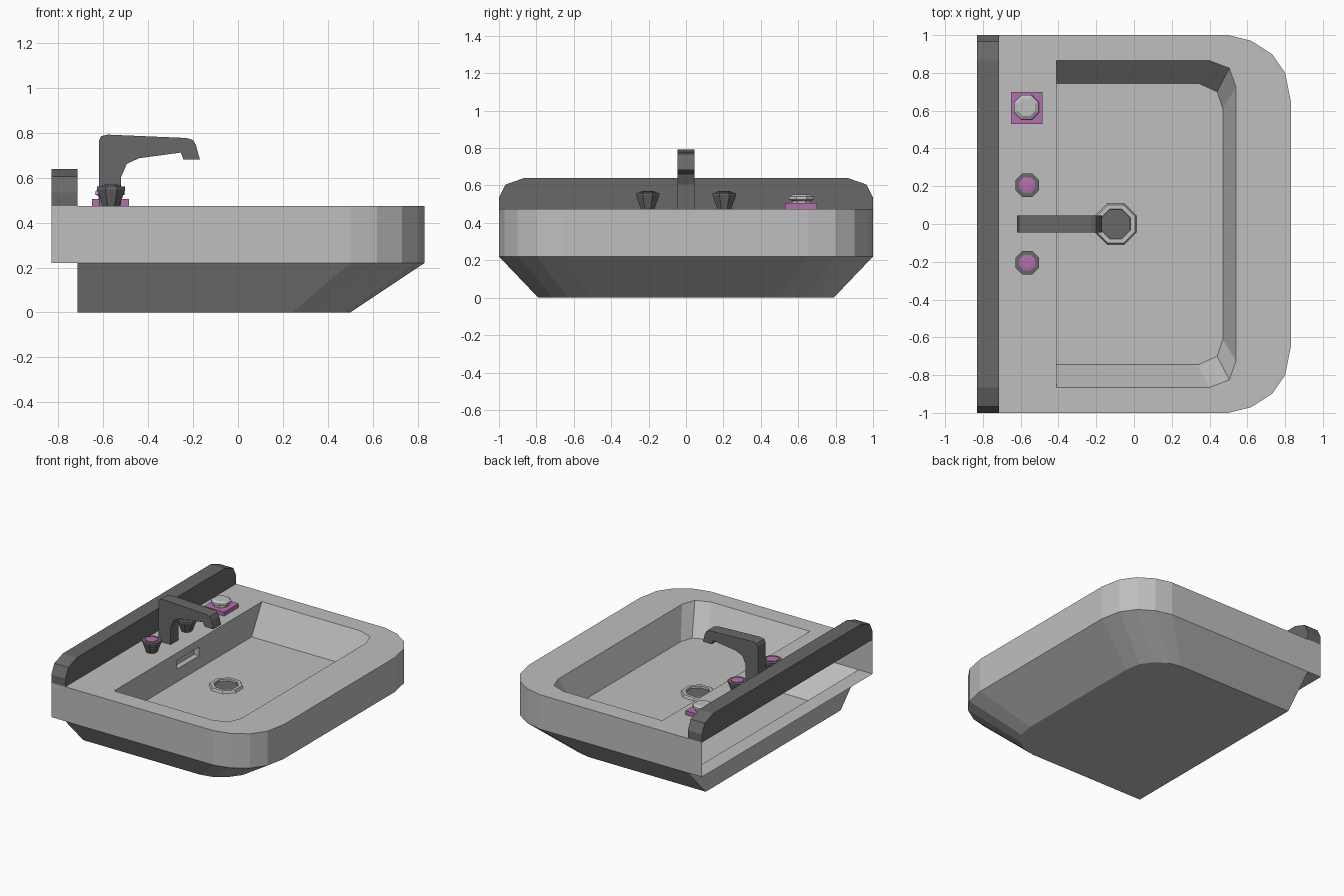
import bpy, bmesh, math

if "Cube" in bpy.data.objects:
    bpy.data.objects.remove(bpy.data.objects["Cube"])


def material(name, rgb):
    m = bpy.data.materials.new(name)
    m.diffuse_color = (*rgb, 1)
    m.use_nodes = True
    m.node_tree.nodes["Principled BSDF"].inputs["Base Color"].default_value = m.diffuse_color
    return m


LIGHT = material("light_ceramic", (0.52, 0.52, 0.52))
DARK = material("dark_metal", (0.14, 0.14, 0.14))
PINK = material("mauve", (0.45, 0.16, 0.42))


def finish(name, bm, mat):
    bmesh.ops.recalc_face_normals(bm, faces=bm.faces)
    me = bpy.data.meshes.new(name)
    bm.to_mesh(me)
    bm.free()
    me.materials.append(mat)
    ob = bpy.data.objects.new(name, me)
    bpy.context.collection.objects.link(ob)
    return ob


def mirrored(half):
    """Outline from its +y half, listed back to front."""
    return half + [(x, -y) for x, y in reversed(half)]


def prism(name, pts, a, b, mat, place):
    """Extrude a 2D profile between a and b."""
    bm = bmesh.new()
    lo = [bm.verts.new(place(p, a)) for p in pts]
    hi = [bm.verts.new(place(p, b)) for p in pts]
    bm.faces.new(lo)
    bm.faces.new(hi)
    for i in range(len(pts)):
        j = (i + 1) % len(pts)
        bm.faces.new((lo[i], lo[j], hi[j], hi[i]))
    return finish(name, bm, mat)


def lathe(name, prof, cx, cy, mat, n=8, closed=False):
    """Revolve (radius, z) points; capped ends, or a closed ring."""
    bm = bmesh.new()
    rings = []
    for r, z in prof:
        rings.append([bm.verts.new((cx + r * math.cos(2 * math.pi * (k + .5) / n),
                                    cy + r * math.sin(2 * math.pi * (k + .5) / n), z))
                      for k in range(n)])
    pairs = list(zip(rings, rings[1:]))
    if closed:
        pairs.append((rings[-1], rings[0]))
    else:
        bm.faces.new(rings[0])
        bm.faces.new(rings[-1])
    for a, b in pairs:
        for k in range(n):
            m = (k + 1) % n
            bm.faces.new((a[k], a[m], b[m], b[k]))
    return finish(name, bm, mat)


# Basin: rim, tapered underside, bowl and overflow slot, open against the wall
RIM, LIP, FLOOR = 0.475, 0.22, 0.26
outer = mirrored([(-.83, 1), (-.715, 1), (.5, 1), (.62, .97), (.73, .9), (.8, .8), (.83, .65)])
base = mirrored([(-.715, .79), (.24, .79), (.335, .77), (.42, .71), (.48, .63), (.5, .51)])
bowl_top = mirrored([(-.41, .865), (.40, .865), (.505, .825), (.54, .725)])
bowl_low = mirrored([(-.41, .745), (.34, .745), (.44, .70), (.47, .61)])

bm = bmesh.new()


def ring(pts, z):
    return [bm.verts.new((x, y, z)) for x, y in pts]


def strip(a, b):
    for i in range(len(a) - 1):
        bm.faces.new((a[i], a[i + 1], b[i + 1], b[i]))


top, lip, low = ring(outer, RIM), ring(outer, LIP), ring(base, 0)
bt, bl = ring(bowl_top, RIM), ring(bowl_low, FLOOR)
strip(top, lip)
strip(lip[1:-1], low)
bm.faces.new((lip[0], lip[1], lip[-2], lip[-1]))   # rear ledge underside
bm.faces.new((lip[1], lip[-2], low[-1], low[0]))   # rear of the underside
bm.faces.new(low)
strip(bt, bl)
bm.faces.new(bl)
# rear bowl wall around the overflow slot
wall = [bt[0], bt[-1], bl[-1], bl[0]]
corners = [(.13, .42), (-.13, .42), (-.13, .355), (.13, .355)]
slot = [bm.verts.new((-.41, y, z)) for y, z in corners]
deep = [bm.verts.new((-.45, y, z)) for y, z in corners]
for a, b in ((wall, slot), (slot, deep)):
    strip(a + a[:1], b + b[:1])
bm.faces.new(deep)
# rim top with the bowl opening
edges = []
for loop in (top, bt):
    for i in range(len(loop)):
        p, q = loop[i], loop[(i + 1) % len(loop)]
        edges.append(bm.edges.get((p, q)) or bm.edges.new((p, q)))
bmesh.ops.triangle_fill(bm, edges=edges, use_beauty=True, normal=(0, 0, 1))
finish("basin", bm, LIGHT)

# Backsplash
prism("backsplash", mirrored([(RIM, 1), (.535, 1), (.605, .965), (.64, .865)]),
      -.83, -.715, DARK, lambda p, t: (t, p[1], p[0]))

# Faucet
faucet = [(-.62, .475), (-.62, .765), (-.61, .785), (-.58, .792), (-.23, .777), (-.2, .768),
          (-.187, .745), (-.17, .682), (-.243, .682), (-.255, .712), (-.44, .687),
          (-.495, .662), (-.52, .605), (-.52, .475)]
prism("faucet", faucet, -.045, .045, DARK, lambda p, t: (p[0], t, p[1]))

# Tap knobs with coloured tops
for side, y in (("left", -.205), ("right", .205)):
    lathe(side + "_knob", [(.04, RIM), (.068, .548), (.068, .56), (.046, .562)], -.565, y, DARK)
    lathe(side + "_knob_cap", [(.045, .56), (.045, .567), (.028, .57)], -.565, y, PINK)

# Soap stand: square plate and domed cap
prism("stand_plate", [(-.65, .53), (-.485, .53), (-.485, .70), (-.65, .70)],
      RIM, .505, PINK, lambda p, t: (p[0], p[1], t))
lathe("stand_cap", [(.055, .505), (.055, .518), (.072, .526), (.07, .54), (.05, .552)],
      -.57, .617, LIGHT)

# Drain ring and plug
lathe("drain_ring", [(.118, FLOOR), (.11, .278), (.085, .278), (.082, FLOOR)],
      -.097, 0, LIGHT, closed=True)
lathe("drain_plug", [(.083, FLOOR), (.083, .265)], -.097, 0, DARK)
